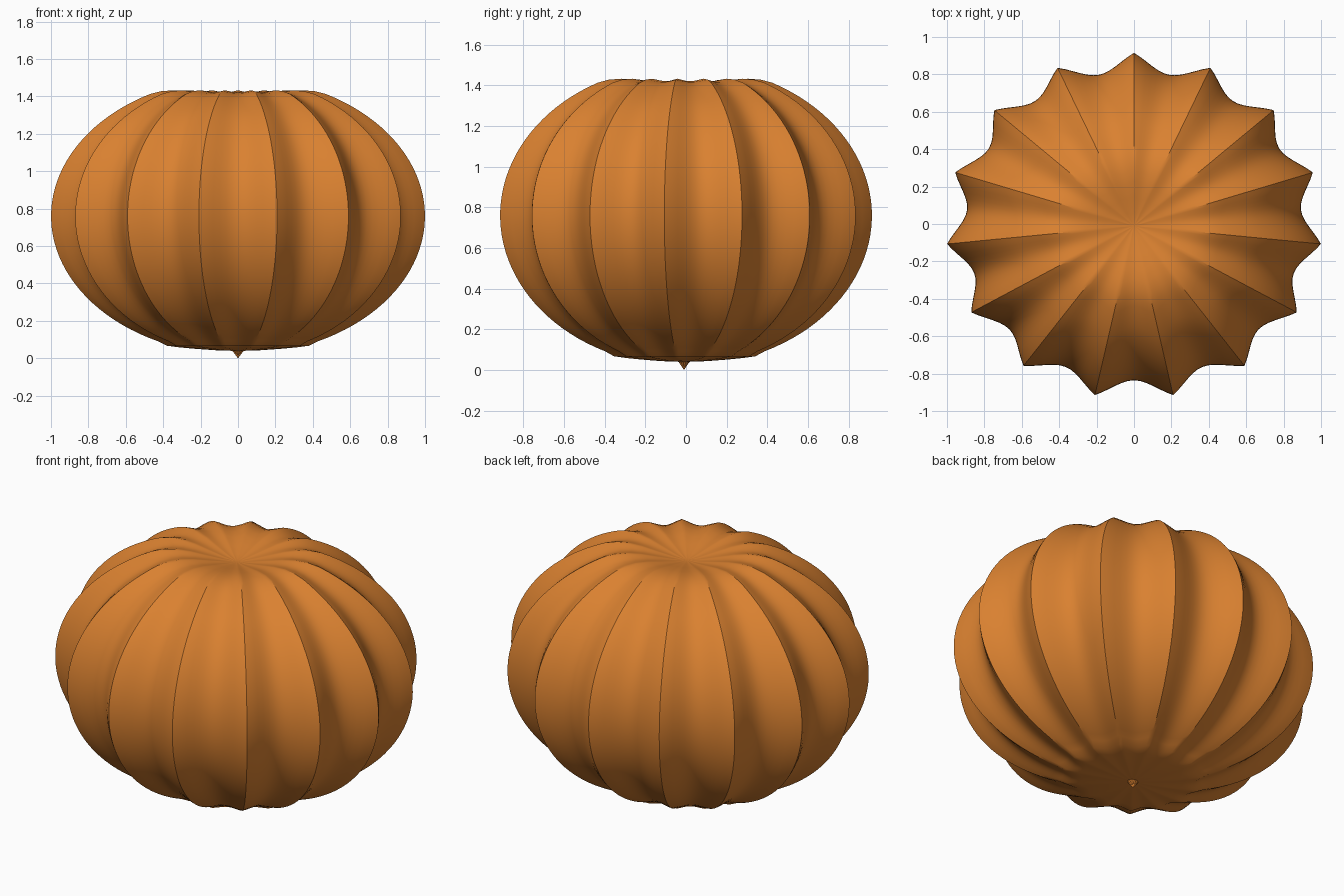
import bpy
import bmesh
import math

cube = bpy.data.objects.get("Cube")
if cube:
    bpy.data.objects.remove(cube, do_unlink=True)

RIBS = 15
STEPS = 12                    # columns per rib
COLS = RIBS * STEPS
RX, RY = 1.005, 0.925         # slightly oval plan
Y_SHIFT = -0.01
MID_Z, HALF_H = 0.76, 0.74
GROOVE = 0.107                # groove depth relative to the radius


def body_profile():
    """Radius and height from the bottom tip to the sunken crown."""
    points = [(0.03, 0.04), (0.12, 0.043), (0.22, 0.05), (0.31, 0.058), (0.38, 0.067)]
    start = math.acos(0.43)
    end = math.acos(0.47)
    rings = 40
    for i in range(rings + 1):
        a = -start + (start + end) * i / rings
        points.append((math.cos(a), MID_Z + HALF_H * math.sin(a)))
    points += [(0.41, 1.428), (0.34, 1.433), (0.26, 1.425),
               (0.17, 1.407), (0.08, 1.389), (0.03, 1.382)]
    return points


def groove_at(col):
    """0 on a sharp rib crest, 1 at the bottom of a rounded groove."""
    t = (col % STEPS) / STEPS
    t = 1 - abs(2 * t - 1)
    return math.sin(math.pi / 2 * t ** 1.1)


# Ribbed body
bm = bmesh.new()
rings = []
for r, z in body_profile():
    ring = []
    for col in range(COLS):
        g = groove_at(col)
        a = math.pi / 2 + math.tau * col / COLS
        rr = r * (1 - GROOVE * g)
        # grooves run on over the crown towards its centre
        crown = max(0, (z - 1.3) / 0.13) * min(r / 0.3, 1)
        ring.append(bm.verts.new((RX * rr * math.cos(a),
                                  RY * rr * math.sin(a) + Y_SHIFT,
                                  z - 0.012 * g * crown)))
    rings.append(ring)

for low, high in zip(rings, rings[1:]):
    for i in range(COLS):
        j = (i + 1) % COLS
        bm.faces.new((low[i], low[j], high[j], high[i]))

# Pointed tip below and centre of the crown
tip = bm.verts.new((0, Y_SHIFT, 0))
crown_centre = bm.verts.new((0, Y_SHIFT, 1.38))
for i in range(COLS):
    j = (i + 1) % COLS
    bm.faces.new((tip, rings[0][j], rings[0][i]))
    bm.faces.new((crown_centre, rings[-1][i], rings[-1][j]))
bmesh.ops.recalc_face_normals(bm, faces=bm.faces)

mesh = bpy.data.meshes.new("pumpkin_body")
bm.to_mesh(mesh)
bm.free()
body = bpy.data.objects.new("pumpkin_body", mesh)
bpy.context.collection.objects.link(body)

# Orange skin
skin = bpy.data.materials.new("orange_skin")
skin.use_nodes = True
colour = (0.70, 0.22, 0.03, 1)
skin.diffuse_color = colour
skin.node_tree.nodes["Principled BSDF"].inputs["Base Color"].default_value = colour
mesh.materials.append(skin)

# Smooth skin with sharp rib crests
bpy.ops.object.select_all(action="DESELECT")
body.select_set(True)
bpy.context.view_layer.objects.active = body
bpy.ops.object.shade_smooth_by_angle(angle=math.radians(30))
